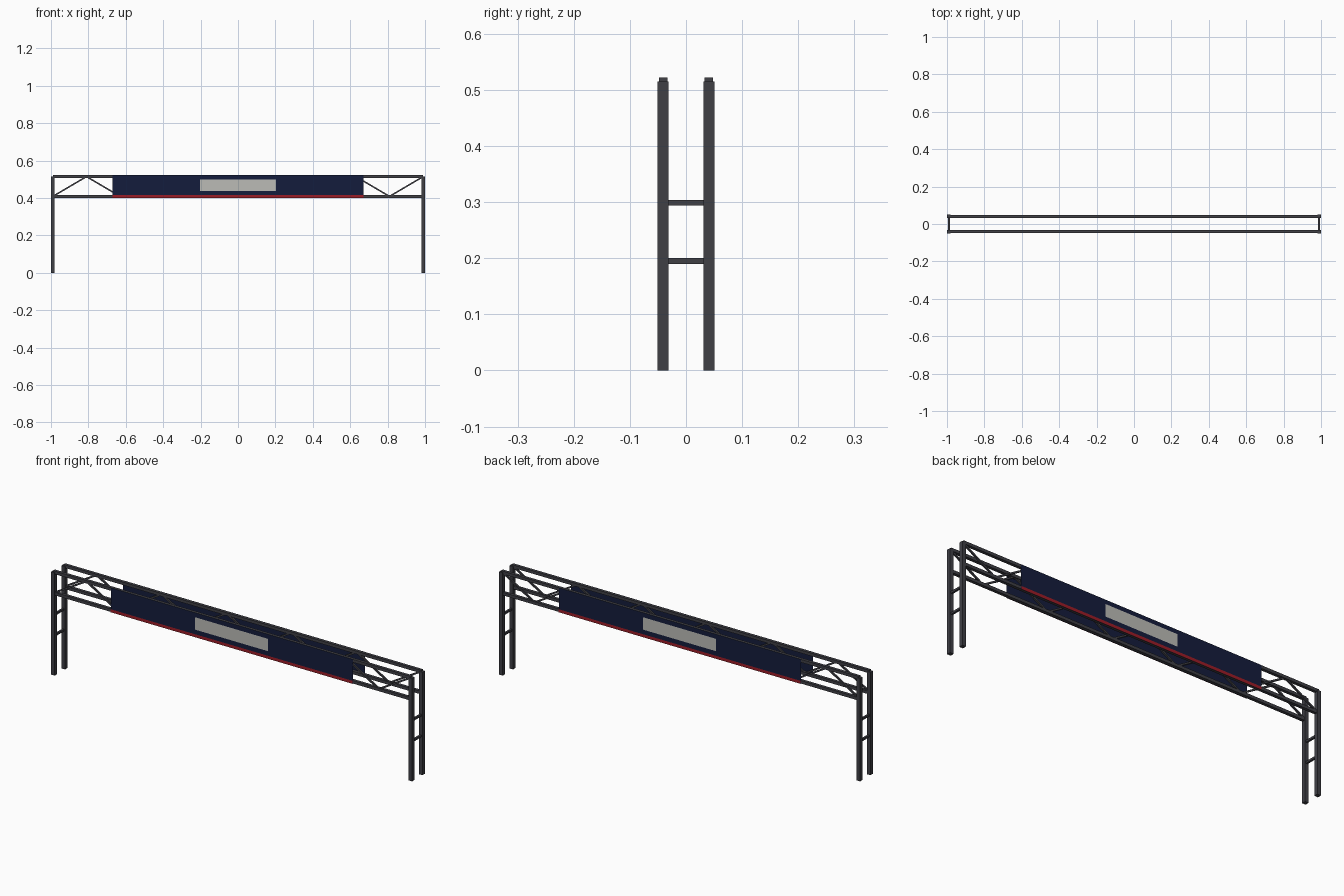
import bpy, bmesh
from mathutils import Vector, Matrix

if "Cube" in bpy.data.objects:
    bpy.data.objects.remove(bpy.data.objects["Cube"])


def material(name, rgb):
    m = bpy.data.materials.new(name)
    m.diffuse_color = (*rgb, 1)
    m.use_nodes = True
    m.node_tree.nodes["Principled BSDF"].inputs["Base Color"].default_value = m.diffuse_color
    return m


STEEL = material("dark_steel", (0.05, 0.05, 0.06))
NAVY = material("navy", (0.007, 0.012, 0.045))
RED = material("red", (0.33, 0.012, 0.02))
PALE = material("pale_grey", (0.5, 0.5, 0.47))


def finish(bm, name, mat):
    mesh = bpy.data.meshes.new(name)
    bm.to_mesh(mesh)
    bm.free()
    mesh.materials.append(mat)
    obj = bpy.data.objects.new(name, mesh)
    bpy.context.collection.objects.link(obj)
    return obj


def add_bar(bm, a, b, size):
    """Square bar running from a to b."""
    a, b = Vector(a), Vector(b)
    d = b - a
    side = Vector((0, 1, 0)) if abs(d.y) < 1e-6 else Vector((1, 0, 0))
    z = d.normalized()
    x = side.cross(z).normalized()
    rot = Matrix((x, z.cross(x), z)).transposed().to_4x4()
    mat = Matrix.Translation((a + b) / 2) @ rot @ Matrix.Diagonal((size, size, d.length, 1))
    bmesh.ops.create_cube(bm, size=1, matrix=mat)


def bars(name, segments, size):
    bm = bmesh.new()
    for a, b in segments:
        add_bar(bm, a, b, size)
    return finish(bm, name, STEEL)


def panel(name, x, z0, z1, y, mat):
    """Thin upright sheet facing away from the centre."""
    bm = bmesh.new()
    s = 1 if y < 0 else -1
    bm.faces.new([bm.verts.new(p) for p in
                  ((-x * s, y, z0), (x * s, y, z0), (x * s, y, z1), (-x * s, y, z1))])
    return finish(bm, name, mat)


END, DEPTH = 0.99, 0.0408
LOW, HIGH = 0.4085, 0.5145
BAYS = 11

for side, s in (("front", -1), ("back", 1)):
    y = s * DEPTH
    # Posts
    for end, x in (("left", -END), ("right", END)):
        bars(f"{side}_{end}_post", [((x, y, 0), (x, y, 0.515))], 0.02)
    # Truss chords
    bars(f"{side}_top_chord", [((-END, y, HIGH), (END, y, HIGH))], 0.015)
    bars(f"{side}_bottom_chord", [((-END, y, LOW), (END, y, LOW))], 0.015)
    # Zigzag bracing
    pts = [(-END + 2 * END * i / BAYS, y, HIGH if i % 2 else LOW) for i in range(BAYS + 1)]
    bars(f"{side}_bracing", list(zip(pts, pts[1:])), 0.008)
    # Banner, lower stripe and blank centre panel
    panel(f"{side}_banner", 0.67, 0.40, 0.522, s * 0.0490, NAVY)
    panel(f"{side}_stripe", 0.67, 0.40, 0.415, s * 0.0500, RED)
    panel(f"{side}_centre_panel", 0.202, 0.438, 0.50, s * 0.0500, PALE)

# Rungs between the paired posts
for end, x in (("left", -END), ("right", END)):
    bars(f"{end}_rungs", [((x, -DEPTH, z), (x, DEPTH, z)) for z in (0.195, 0.299)], 0.01)
